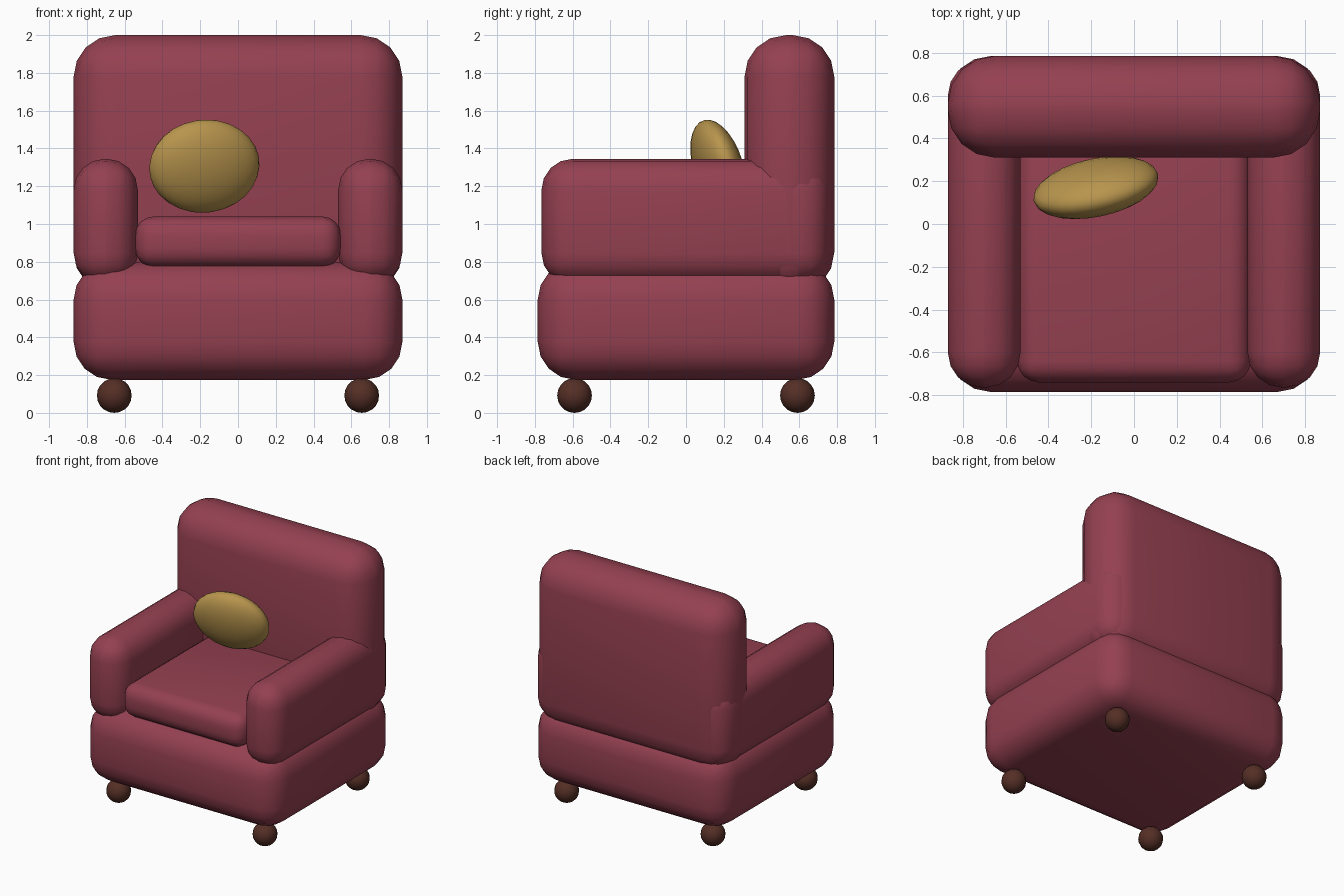
import bpy, math

if "Cube" in bpy.data.objects:
    bpy.data.objects.remove(bpy.data.objects["Cube"])


def material(name, rgb):
    m = bpy.data.materials.new(name)
    m.diffuse_color = (*rgb, 1)
    m.use_nodes = True
    m.node_tree.nodes["Principled BSDF"].inputs["Base Color"].default_value = m.diffuse_color
    return m


RED = material("red fabric", (0.30, 0.052, 0.082))
GOLD = material("gold fabric", (0.48, 0.30, 0.075))
BROWN = material("dark wood", (0.09, 0.028, 0.019))


def padded_box(name, lo, hi, radius):
    """Box from corner lo to corner hi with rounded edges."""
    bpy.ops.mesh.primitive_cube_add(size=1, location=[(a + b) / 2 for a, b in zip(lo, hi)])
    ob = bpy.context.object
    ob.name = name
    ob.scale = [b - a for a, b in zip(lo, hi)]
    bpy.ops.object.transform_apply(location=False, rotation=False, scale=True)
    ob.data.materials.append(RED)
    bev = ob.modifiers.new("round", 'BEVEL')
    bev.width = radius
    bev.segments = 4
    bev.limit_method = 'NONE'
    bpy.ops.object.modifier_apply(modifier=bev.name)
    bpy.ops.object.shade_smooth()
    return ob


def ball(name, loc, scale, mat, segs, rings, rot=(0, 0, 0)):
    bpy.ops.mesh.primitive_uv_sphere_add(segments=segs, ring_count=rings, radius=1,
                                         location=loc, rotation=rot)
    ob = bpy.context.object
    ob.name = name
    ob.scale = scale
    ob.data.materials.append(mat)
    bpy.ops.object.shade_smooth()
    return ob


# upholstered body
padded_box("base", (-0.87, -0.785, 0.175), (0.87, 0.785, 0.80), 0.20)
padded_box("backrest", (-0.87, 0.31, 0.63), (0.87, 0.785, 2.0), 0.22)
padded_box("seat_cushion", (-0.545, -0.74, 0.77), (0.545, 0.40, 1.04), 0.10)

# arms
for side, x0, x1 in (("left", -0.87, -0.53), ("right", 0.53, 0.87)):
    padded_box(side + "_arm", (x0, -0.765, 0.68), (x1, 0.765, 1.345), 0.165)

# ball feet
for sx, xn in ((-1, "left"), (1, "right")):
    for sy, yn in ((-1, "front"), (1, "back")):
        ball(f"{yn}_{xn}_foot", (0.655 * sx, 0.59 * sy, 0.092), (0.092, 0.092, 0.092),
             BROWN, 16, 10)

# scatter pillow, tipped forward and turned slightly
ball("pillow", (-0.178, 0.17, 1.306), (0.298, 0.12, 0.255), GOLD, 24, 14,
     (math.radians(17), 0, math.radians(12)))
